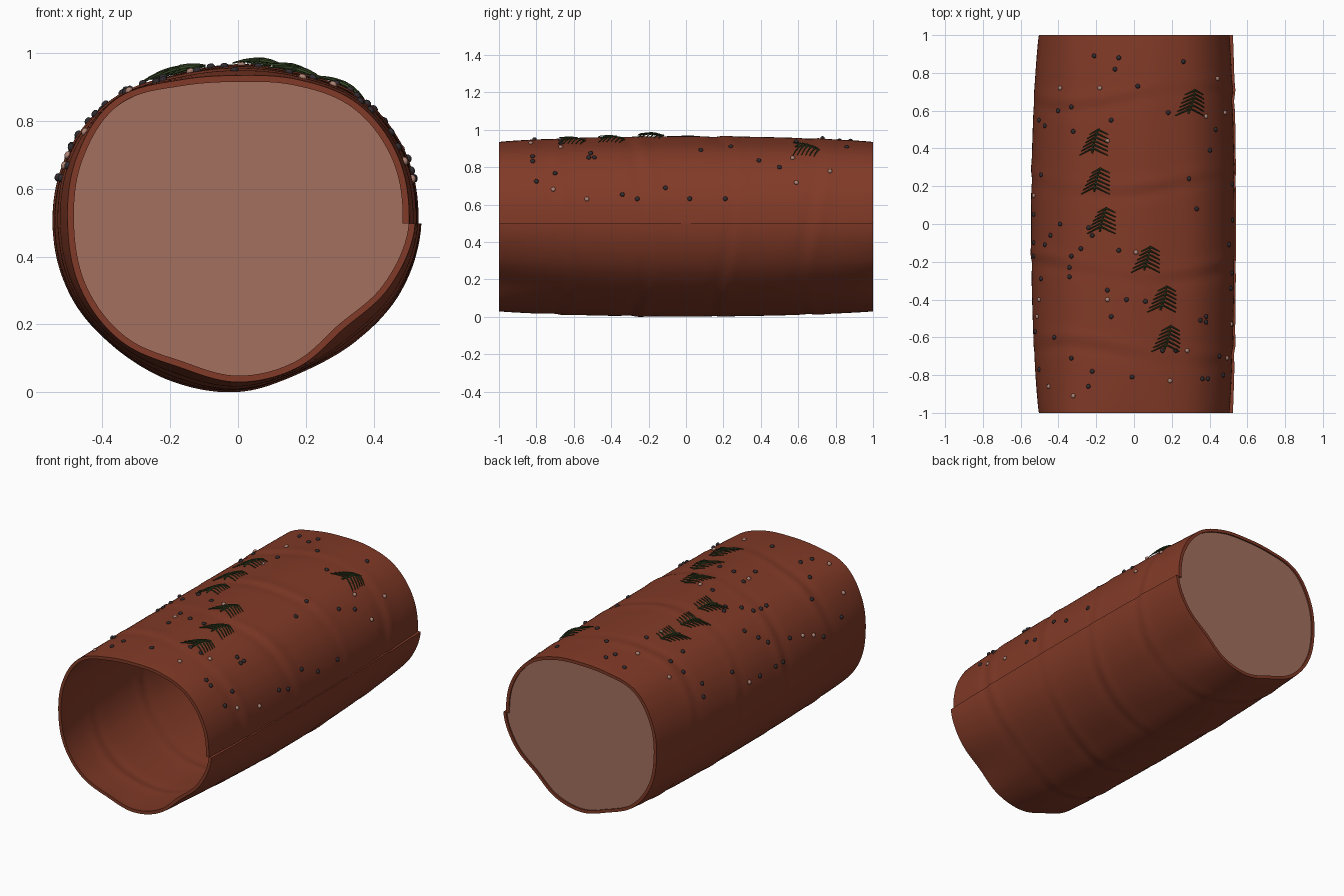
import bpy, bmesh, math
from mathutils import Vector, Matrix

if "Cube" in bpy.data.objects:
    bpy.data.objects.remove(bpy.data.objects["Cube"])

WALL, NA, NY = 0.019, 160, 110
# Outer radius every 22.5 degrees from +x; the first and last differ, giving the overlapping seam
END = [.505, .512, .50, .46, .437, .458, .515, .515, .503, .503, .49, .458, .468, .46, .44, .485, .523]
MID = [.532, .535, .52, .48, .468, .475, .52, .542, .545, .538, .515, .505, .495, .475, .49, .52, .54]
GROOVES = [.68, .22, -.23, -.67]


def material(name, rgb):
    m = bpy.data.materials.new(name)
    m.diffuse_color = (*rgb, 1)
    m.use_nodes = True
    m.node_tree.nodes["Principled BSDF"].inputs["Base Color"].default_value = m.diffuse_color
    return m


BARK = material("red_brown_bark", (.22, .042, .02))
WOOD = material("pale_cut_wood", (.37, .16, .113))
GREEN = material("dark_moss_green", (.035, .06, .018))
DARK = material("charcoal_speck", (.03, .024, .028))
PALE = material("pale_speck", (.42, .23, .18))


def spline(vals, t):
    """Smooth interpolation through an open row of values, t in 0..1."""
    f = t * (len(vals) - 1)
    i = min(int(f), len(vals) - 2)
    u = f - i
    a, b, c, d = (vals[max(0, min(len(vals) - 1, i + k))] for k in (-1, 0, 1, 2))
    return .5 * (2*b + (c - a)*u + (2*a - 5*b + 4*c - d)*u*u + (3*b - a - 3*c + d)*u**3)


def point(t, y, inset=0.0):
    """Point on the log wall at turn t (0..1) and length position y."""
    w = max(0, 1 - y * y) ** .8
    r = spline(END, t) * (1 - w) + spline(MID, t) * w
    ang = 2 * math.pi * t
    for k, g in enumerate(GROOVES):
        s = (y - g - .05 * math.sin(2 * ang + k)) / .045
        r += .009 * s * math.exp(-s * s) * (.65 + .35 * math.cos(3 * ang + 2 * k))
    r -= inset
    return Vector((r * math.cos(ang), y, .5 + r * math.sin(ang)))


def top_point(x, y, lift=0.0):
    """Point on the upper half of the log with the given x and y."""
    lo, hi = 0.0, .5
    if x > point(.04, y).x:
        return point(.04, y, -lift)
    if x < point(.46, y).x:
        return point(.46, y, -lift)
    for _ in range(24):
        mid = (lo + hi) / 2
        if point(mid, y).x > x:
            lo = mid
        else:
            hi = mid
    return point(lo, y, -lift)


def add_mesh(name, bm, mat, smooth=True):
    bmesh.ops.recalc_face_normals(bm, faces=bm.faces)
    me = bpy.data.meshes.new(name)
    bm.to_mesh(me)
    bm.free()
    me.materials.append(mat)
    ob = bpy.data.objects.new(name, me)
    bpy.context.collection.objects.link(ob)
    if smooth:
        bpy.ops.object.select_all(action='DESELECT')
        ob.select_set(True)
        bpy.context.view_layer.objects.active = ob
        bpy.ops.object.shade_smooth_by_angle(angle=math.radians(40))
    return ob


# Hollow log wall: outer and inner skins, end rims and seam edges
bm = bmesh.new()
ys = [-1 + 2 * j / NY for j in range(NY + 1)]
outer, inner = ([[bm.verts.new(point(i / NA, y, d)) for i in range(NA + 1)] for y in ys]
                for d in (0, WALL))
for j in range(NY):
    for i in range(NA):
        for g in (outer, inner):
            bm.faces.new((g[j][i], g[j][i+1], g[j+1][i+1], g[j+1][i]))
    for i in (0, NA):
        bm.faces.new((outer[j][i], outer[j+1][i], inner[j+1][i], inner[j][i]))
for j in (0, NY):
    for i in range(NA):
        bm.faces.new((outer[j][i], outer[j][i+1], inner[j][i+1], inner[j][i]))
add_mesh("log_wall", bm, BARK)

# Cut wood disc closing the back end
bm = bmesh.new()
hub = bm.verts.new((0, .99, .5))
ring = [bm.verts.new(point(i / NA, .99, WALL * .8)) for i in range(NA + 1)]
for i in range(NA + 1):
    bm.faces.new((hub, ring[i], ring[(i + 1) % (NA + 1)]))
add_mesh("back_end_disc", bm, WOOD, False)


# Small specks scattered over the upper bark (x, y)
def specks(name, spots, mat):
    bm = bmesh.new()
    for x, y in spots:
        p = top_point(x, y, .003)
        n = Vector((p.x, 0, p.z - .5)).normalized()
        rot = n.to_track_quat('Z', 'Y').to_matrix().to_4x4()
        bmesh.ops.create_icosphere(bm, subdivisions=2, radius=.0125,
                                   matrix=Matrix.Translation(p) @ rot @ Matrix.Diagonal((1, 1, .75, 1)))
    add_mesh(name, bm, mat)


specks("dark_specks", [
    (-.21, .89), (-.08, .88), (-.10, .82), (.26, .86), (.02, .73), (.18, .59), (-.33, .62), (-.40, .60),
    (-.47, .52), (-.50, .55), (-.32, .49), (-.12, .55), (.43, .50), (.40, .39), (.29, .24), (-.49, .26),
    (.33, .08), (-.53, .05), (-.39, 0), (-.44, -.06), (-.47, -.11), (-.24, -.02), (-.22, -.06),
    (-.28, -.13), (-.33, -.17), (-.34, -.23), (-.34, -.28), (-.49, -.29), (-.08, -.14), (.50, -.11),
    (-.14, -.35), (-.04, -.40), (-.12, -.49), (.06, -.41), (.51, -.34), (.38, -.49), (.35, -.51),
    (.38, -.52), (-.42, -.60), (-.52, -.57), (.15, -.67), (.22, -.67), (.45, -.70), (-.33, -.71),
    (-.50, -.77), (-.22, -.78), (-.01, -.81), (-.24, -.86), (.47, -.80), (.39, -.82), (.36, -.82),
    (.53, .02), (.53, -.26), (.53, .21), (-.54, -.1), (-.53, -.17)], DARK)
specks("pale_specks", [
    (.44, .77), (-.18, .72), (-.39, .72), (.48, .59), (.38, .57), (-.14, -.40), (-.50, -.40), (.01, -.15),
    (.28, -.67), (.19, -.83), (-.45, -.86), (-.32, -.91), (.49, -.71), (.53, -.53), (-.51, -.49),
    (-.53, .15), (-.14, .44)], PALE)


# Little fern sprigs: an arched stem with slanting leaflets on both sides
def sprig(name, cx, cy, lean=.035):
    cu = bpy.data.curves.new(name, 'CURVE')
    cu.dimensions = '3D'
    cu.bevel_depth, cu.bevel_resolution, cu.use_fill_caps = .0048, 1, True

    def rod(pts):
        s = cu.splines.new('POLY')
        s.points.add(len(pts) - 1)
        for k, (p, (x, y, lift)) in enumerate(zip(s.points, pts)):
            p.co = (*top_point(cx + x, cy + y, lift), 1)
            p.radius = 1 - .5 * k / (len(pts) - 1)

    def stem(u):
        return (lean * (u - .5), -.065 + .13 * u, .008 + .014 * math.sin(math.pi * u))

    rod([stem(k / 6) for k in range(7)])
    for k in range(6):
        x, y, h = stem(.2 + .15 * k)
        size = 1 - .07 * k
        for side in (-1, 1):
            rod([(x + side * .075 * size * f, y - .038 * size * f, h * (1 - .6 * f * f))
                 for f in (0, .35, .7, 1)])
    cu.materials.append(GREEN)
    ob = bpy.data.objects.new(name, cu)
    bpy.context.collection.objects.link(ob)
    bpy.ops.object.select_all(action='DESELECT')
    ob.select_set(True)
    bpy.context.view_layer.objects.active = ob
    bpy.ops.object.convert(target='MESH')


for n, (x, y) in enumerate([(.30, .65), (-.20, .44), (-.19, .235), (-.16, .025),
                            (.07, -.18), (.155, -.39), (.175, -.60)], 1):
    sprig(f"fern_sprig_{n}", x, y)

# Rest the log on the ground
low = min(v.co.z for v in bpy.data.objects["log_wall"].data.vertices)
for ob in bpy.context.collection.objects:
    ob.location.z -= low
